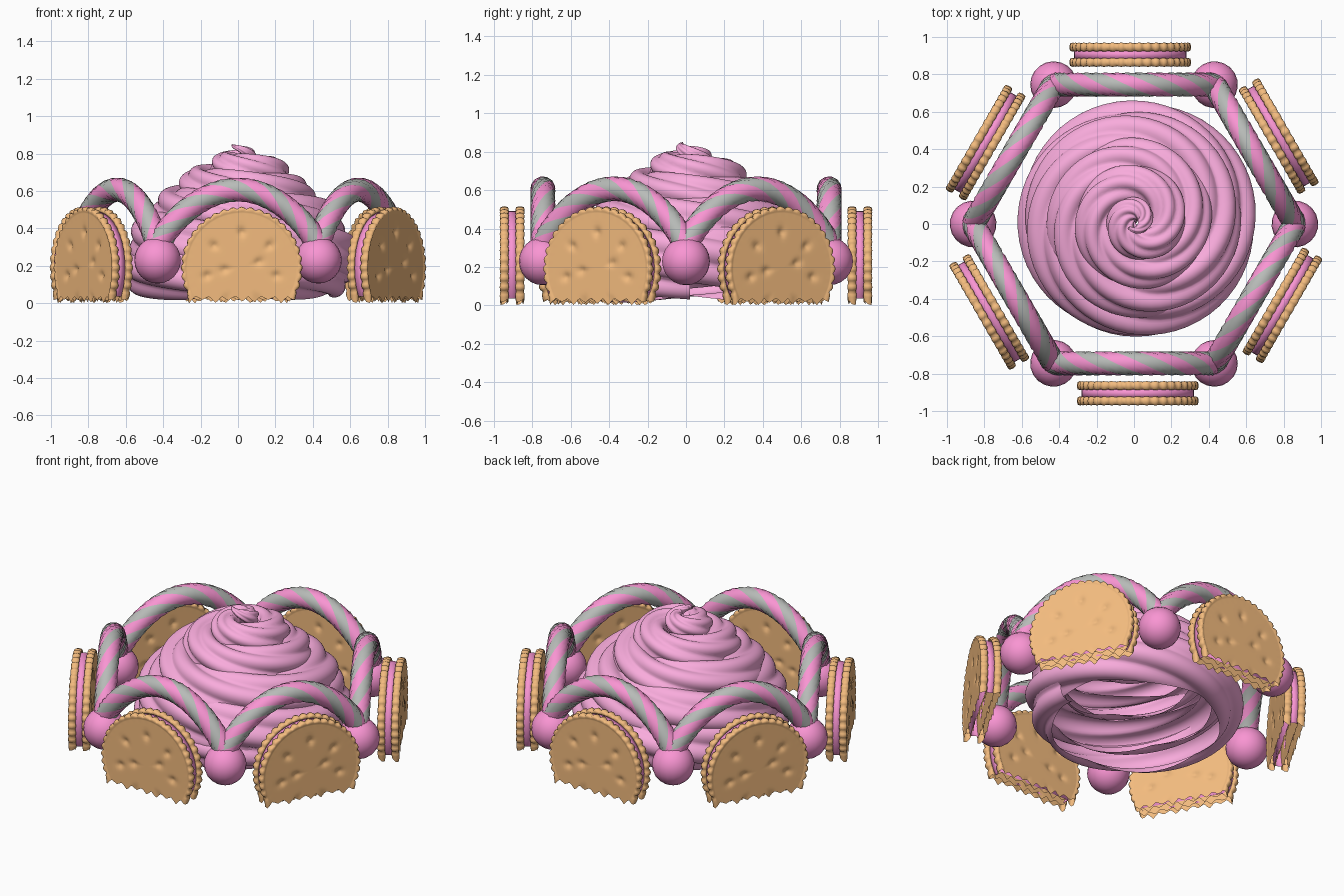
import bpy, bmesh, math
from math import sin, cos, pi, tau
from mathutils import Vector, Matrix

if "Cube" in bpy.data.objects:
    bpy.data.objects.remove(bpy.data.objects["Cube"])


def material(name, rgb):
    m = bpy.data.materials.new(name)
    m.diffuse_color = (*rgb, 1)
    m.use_nodes = True
    m.node_tree.nodes["Principled BSDF"].inputs["Base Color"].default_value = m.diffuse_color
    return m


PINK = material("pink_candy", (0.95, 0.30, 0.65))
CREAM = material("pink_frosting", (0.95, 0.41, 0.72))
BISCUIT = material("biscuit", (0.90, 0.50, 0.21))
GREY = material("grey_candy", (0.48, 0.50, 0.48))


def finish(bm, name, *mats):
    bmesh.ops.recalc_face_normals(bm, faces=bm.faces)
    for f in bm.faces:
        f.smooth = True
    me = bpy.data.meshes.new(name)
    bm.to_mesh(me)
    bm.free()
    for m in mats:
        me.materials.append(m)
    return me


def place(me, name, matrix=Matrix()):
    ob = bpy.data.objects.new(name, me)
    ob.matrix_world = matrix
    bpy.context.collection.objects.link(ob)
    return ob


def skin(bm, rings, mat=lambda i, j: 0, closed=True):
    """Bridge a list of point rows; closed rows are capped at both ends."""
    rows = [[bm.verts.new(p) for p in r] for r in rings]
    n = len(rows[0])
    for i in range(len(rows) - 1):
        for j in range(n if closed else n - 1):
            k = (j + 1) % n
            f = bm.faces.new((rows[i][j], rows[i][k], rows[i + 1][k], rows[i + 1][j]))
            f.material_index = mat(i, j)
    if closed:
        bm.faces.new(rows[0][::-1])
        bm.faces.new(rows[-1])


def cut_bottom(bm, z, jag):
    """Slice off below z and pull the open edge into teeth."""
    bmesh.ops.bisect_plane(bm, geom=bm.verts[:] + bm.edges[:] + bm.faces[:], dist=1e-5,
                           plane_co=(0, 0, z), plane_no=(0, 0, 1), clear_inner=True)
    for v in bm.verts:
        if v.co.z < z + 1e-4:
            t = (v.co.x / 0.07 + (0.35 if v.co.y > 0 else 0)) % 1
            v.co.z -= jag * abs(2 * t - 1) * (0.75 + 0.25 * sin(v.co.x * 37))


# biscuit disc: beaded rim, dimples on both faces, ragged open base
CZ = 0.19
DIMPLES = [(0.19 * cos(a), 0.19 * sin(a)) for a in (pi / 2 + tau * k / 7 for k in range(7))]
DIMPLES += [(0.09, 0.03), (-0.09, -0.01)]


def biscuit_mesh():
    bm = bmesh.new()
    H, SEG, BEADS = 0.017, 160, 40
    radii = [0.01, 0.04, 0.065, 0.08, 0.095, 0.11, 0.13, 0.15, 0.165, 0.18, 0.19, 0.2, 0.215, 0.235, 0.26, 0.29]
    face = [(r, H, 0) for r in radii]
    rim = [(0.298, 0.017, 0.2), (0.306, 0.022, 0.6), (0.316, 0.017, 1), (0.32, 0.0, 1)]
    half = face + rim
    prof = half + [(r, -h, w) for r, h, w in half[-2::-1]]
    rings = []
    for r, h, w in prof:
        ring = []
        for j in range(SEG):
            a = tau * j / SEG
            bead = abs(cos(a * BEADS / 2)) * w
            rr, hh = r + 0.012 * (bead - 0.5 * w), h * (1 + 0.25 * (bead - 0.5 * w))
            x, z = rr * cos(a), rr * sin(a)
            if w == 0:
                d = sum(math.exp(-((x - p) ** 2 + (z - q) ** 2) / 0.0004) for p, q in DIMPLES)
                hh -= math.copysign(0.013 * min(d, 1), h)
            ring.append((x, -hh, z + CZ))
        rings.append(ring)
    skin(bm, rings)
    cut_bottom(bm, 0.037, 0.037)
    return finish(bm, "biscuit", BISCUIT)


# cream filling disc between two biscuits
def filling_mesh():
    bm = bmesh.new()
    skin(bm, [[(0.3 * cos(tau * j / 48), y, CZ + 0.3 * sin(tau * j / 48)) for j in range(48)]
              for y in (-0.026, 0.026)])
    cut_bottom(bm, 0.035, 0)
    return finish(bm, "filling", PINK)


# striped candy arch spanning one side of the hexagon
def arch_mesh():
    bm = bmesh.new()
    N, SIDES, R, TURNS = 32, 12, 0.065, 1.9

    def path(t):
        x = -0.43 * cos(pi * t)
        return Vector((x, 0, 0.24 + 0.367 * cos(pi / 2 * x / 0.45) ** 0.65))
    rings = []
    for i in range(N + 1):
        t = i / N
        tan = (path(min(t + 0.01, 1)) - path(max(t - 0.01, 0))).normalized()
        nor = Vector((-tan.z, 0, tan.x))
        bi = tan.cross(nor)
        tw = TURNS * tau * t
        rings.append([path(t) + R * (cos(tw + tau * j / SIDES) * nor + sin(tw + tau * j / SIDES) * bi)
                      for j in range(SIDES)])
    skin(bm, rings, lambda i, j: (j // 2) % 2)
    return finish(bm, "arch", PINK, GREY)


# piped frosting: hollow ribbed band wound up a cone, clockwise from above
def frosting_mesh():
    bm = bmesh.new()
    # turn, path radius, height, rope radius
    keys = [(0, 0.45, 0.17, 0.145), (0.5, 0.47, 0.185, 0.165), (1, 0.47, 0.25, 0.17), (2, 0.40, 0.41, 0.155),
            (3, 0.27, 0.555, 0.125), (4, 0.165, 0.685, 0.10), (4.4, 0.09, 0.72, 0.085),
            (5, 0.03, 0.78, 0.05), (5.39, 0.06, 0.845, 0.005)]
    END = keys[-1][0]

    def sample(t):
        for a, b in zip(keys, keys[1:]):
            if t <= b[0]:
                f = (t - a[0]) / (b[0] - a[0])
                return [p + (q - p) * f for p, q in zip(a[1:], b[1:])]
        return keys[-1][1:]

    def smooth(t):
        s = [sample(min(max(t + d, 0), END)) for d in (-0.12, -0.06, 0, 0.06, 0.12)]
        return [sum(c) / 5 for c in zip(*s)]

    N, SIDES, LOBES = 320, 42, 6
    rings = []
    for i in range(N + 1):
        t = END * i / N
        r, z, w = smooth(t) if i < N else keys[-1][1:]
        a = -tau * t
        out = Vector((cos(a), sin(a), 0))
        c = out * r + Vector((0.015, 0.02, z))
        # outer part of the section only, closing to a full rope near the tip
        f = min(max((t - 3.2) / 0.6, 0), 1)
        lo, hi = -1.4 + f * (1.4 - pi), 1.95 + f * (pi - 1.95)
        ring = []
        for j in range(SIDES + 1):
            b = lo + (hi - lo) * j / SIDES
            rad = w * (0.83 + 0.22 * abs(cos(LOBES / 2 * b + 2.2 * a)))
            ring.append(c + rad * (cos(b) * out + Vector((0, 0, sin(b)))))
        rings.append(ring)
    skin(bm, rings, closed=False)
    return finish(bm, "frosting_swirl", CREAM)


# candy ball
def ball_mesh():
    bm = bmesh.new()
    bmesh.ops.create_uvsphere(bm, u_segments=20, v_segments=12, radius=0.125)
    return finish(bm, "candy_ball", PINK)


biscuit, filling, arch, ball = biscuit_mesh(), filling_mesh(), arch_mesh(), ball_mesh()
place(frosting_mesh(), "frosting_swirl")

# six-fold ring of cookies, arches and balls
for k in range(6):
    rot = Matrix.Rotation(k * tau / 6, 4, 'Z')
    place(biscuit, f"outer_biscuit_{k}", rot @ Matrix.Translation((0.02, -0.946, 0)))
    place(filling, f"cookie_filling_{k}", rot @ Matrix.Translation((0.02, -0.905, 0)))
    place(biscuit, f"inner_biscuit_{k}", rot @ Matrix.Translation((0.02, -0.864, 0)))
    place(arch, f"striped_arch_{k}", rot @ Matrix.Translation((0, -0.745, 0)))
    place(ball, f"candy_ball_{k}", rot @ Matrix.Translation((0.43, -0.745, 0.23)))
